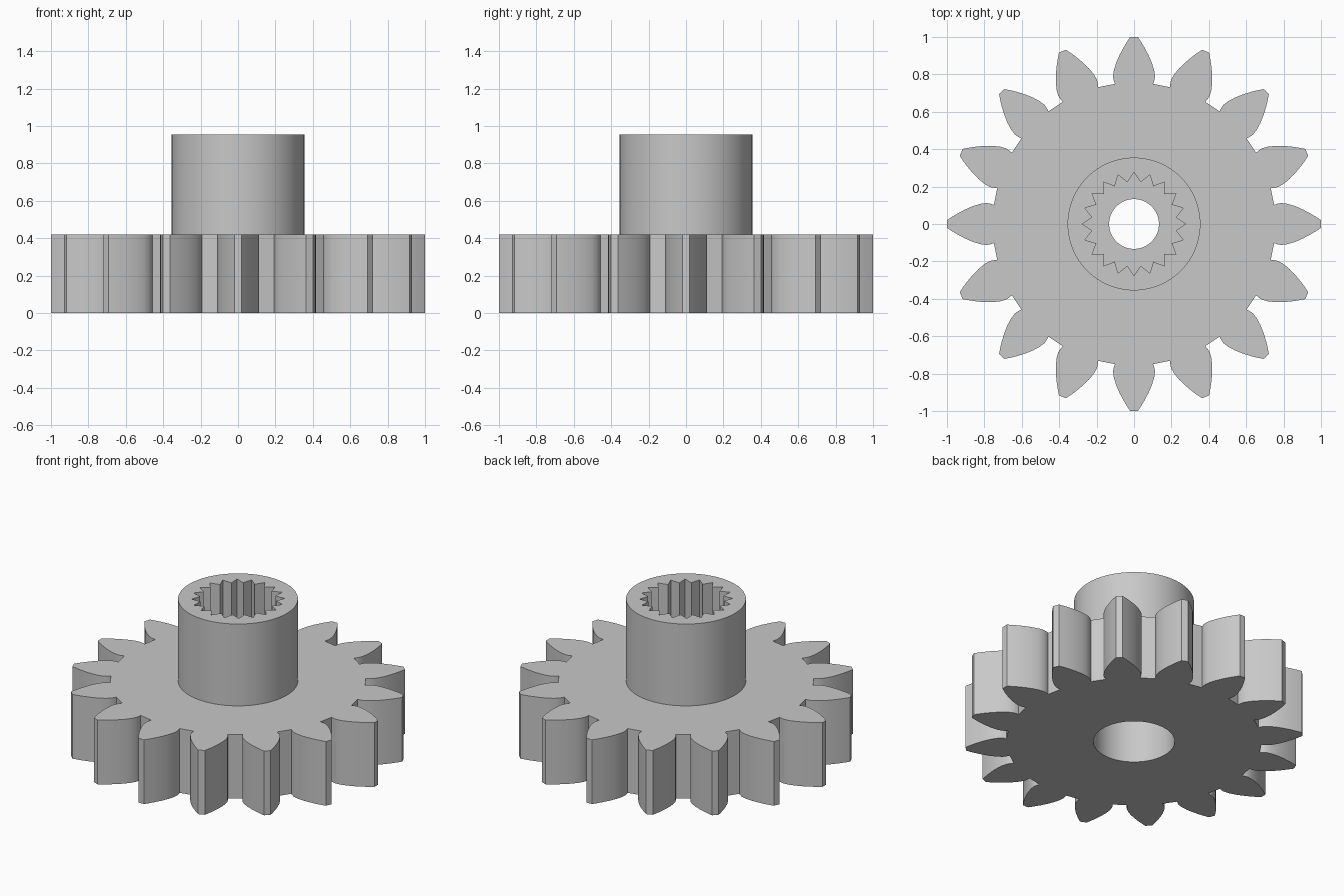
import bpy, bmesh, math

cube = bpy.data.objects.get("Cube")
if cube:
    bpy.data.objects.remove(cube, do_unlink=True)

TEETH = 16
SPLINES = 20
GEAR_TOP = 0.42
HUB_TOP = 0.955

grey = bpy.data.materials.new("plain grey")
grey.use_nodes = True
grey.diffuse_color = (0.58, 0.58, 0.58, 1)
grey.node_tree.nodes["Principled BSDF"].inputs["Base Color"].default_value = grey.diffuse_color


def circle(radius, count=96):
    step = 2 * math.pi / count
    return [(radius * math.cos(i * step), radius * math.sin(i * step)) for i in range(count)]


def repeat_round(points, count):
    """Turn a (radial, sideways) outline about the axis."""
    ring = []
    for i in range(count):
        a = 2 * math.pi * i / count
        c, s = math.cos(a), math.sin(a)
        ring += [(r * c - t * s, r * s + t * c) for r, t in points]
    return ring


def prism(name, outline, bottom, top):
    bm = bmesh.new()
    base = bm.faces.new([bm.verts.new((x, y, bottom)) for x, y in outline])
    side = bmesh.ops.extrude_face_region(bm, geom=[base])["geom"]
    moved = [v for v in side if isinstance(v, bmesh.types.BMVert)]
    bmesh.ops.translate(bm, verts=moved, vec=(0, 0, top - bottom))
    bmesh.ops.recalc_face_normals(bm, faces=bm.faces)
    mesh = bpy.data.meshes.new(name)
    bm.to_mesh(mesh)
    bm.free()
    mesh.materials.append(grey)
    obj = bpy.data.objects.new(name, mesh)
    bpy.context.collection.objects.link(obj)
    return obj


def combine(target, other, operation):
    mod = target.modifiers.new(operation.lower(), 'BOOLEAN')
    mod.operation = operation
    mod.solver = 'EXACT'
    mod.object = other
    bpy.context.view_layer.objects.active = target
    bpy.ops.object.modifier_apply(modifier=mod.name)
    bpy.data.objects.remove(other, do_unlink=True)


# Toothed wheel: one flank, mirrored, then repeated
flank = [(0.749, 0.102), (0.766, 0.108), (0.787, 0.112), (0.82, 0.108), (0.86, 0.096),
         (0.9, 0.079), (0.94, 0.058), (0.97, 0.04), (1.0, 0.02)]
tooth = [(r, -t) for r, t in flank] + flank[::-1]
gear = prism("gear_wheel_with_hub", repeat_round(tooth, TEETH), 0, GEAR_TOP)

# Raised hub
combine(gear, prism("hub", circle(0.355), 0.2, HUB_TOP), 'UNION')

# Lower bore, splined socket and the narrow hole joining them
combine(gear, prism("lower_bore", circle(0.241), -0.1, 0.4), 'DIFFERENCE')
half = math.pi / SPLINES
groove = [(0.277, 0), (0.226 * math.cos(half), 0.226 * math.sin(half))]
combine(gear, prism("spline_socket", repeat_round(groove, SPLINES), 0.5, 1.1), 'DIFFERENCE')
combine(gear, prism("centre_hole", circle(0.133), 0.3, 0.7), 'DIFFERENCE')

# Smooth round walls, crisp corners
bpy.ops.object.select_all(action='DESELECT')
gear.select_set(True)
bpy.context.view_layer.objects.active = gear
bpy.ops.object.shade_smooth_by_angle(angle=math.radians(30))
